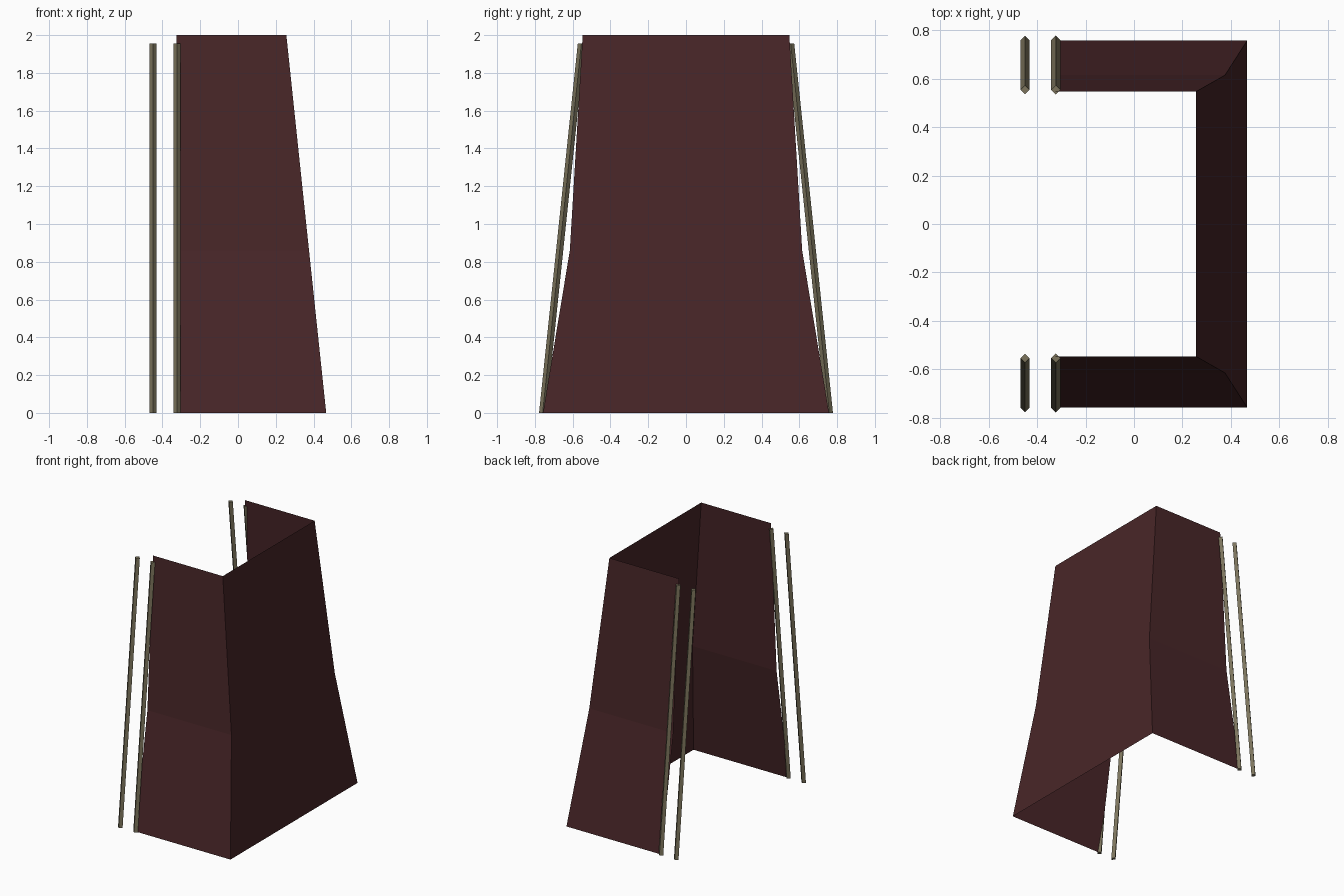
import bpy, bmesh
from mathutils import Vector

cube = bpy.data.objects.get("Cube")
if cube:
    bpy.data.objects.remove(cube, do_unlink=True)


def make_material(name, color):
    mat = bpy.data.materials.new(name)
    mat.use_nodes = True
    mat.diffuse_color = color
    mat.node_tree.nodes["Principled BSDF"].inputs["Base Color"].default_value = color
    return mat


def add_object(name, bm, mat):
    mesh = bpy.data.meshes.new(name)
    bm.to_mesh(mesh)
    bm.free()
    mesh.materials.append(mat)
    obj = bpy.data.objects.new(name, mesh)
    bpy.context.collection.objects.link(obj)
    return obj


cloth_mat = make_material("dark maroon cloth", (0.065, 0.019, 0.021, 1))
wood_mat = make_material("weathered wood", (0.2, 0.174, 0.107, 1))

# Cloth: a U-shaped sheet lofted through three heights (z, corner x, half depth)
OPEN_EDGE = -0.325
levels = [(0, 0.467, 0.757), (0.86, 0.376, 0.615), (2, 0.256, 0.547)]
bm = bmesh.new()
rows = []
for z, x, y in levels:
    outline = [(OPEN_EDGE, -y), (x, -y), (x, y), (OPEN_EDGE, y)]
    rows.append([bm.verts.new((px, py, z)) for px, py in outline])
for low, high in zip(rows, rows[1:]):
    for i in range(3):
        bm.faces.new((low[i], low[i + 1], high[i + 1], high[i]))
add_object("cloth_screen", bm, cloth_mat)


# Poles: leaning square bars set corner-on, in mirrored front and back pairs
def add_pole(name, x, side):
    r = 0.019
    bm = bmesh.new()
    ends = []
    for y, z in ((0.759, 0), (0.554, 1.955)):
        center = Vector((x, side * y, z))
        corners = [(r, 0, 0), (0, r, 0), (-r, 0, 0), (0, -r, 0)]
        ends.append([bm.verts.new(center + Vector(c)) for c in corners])
    bottom, top = ends
    bm.faces.new(bottom[::-1])
    bm.faces.new(top)
    for i in range(4):
        j = (i + 1) % 4
        bm.faces.new((bottom[i], bottom[j], top[j], top[i]))
    add_object(name, bm, wood_mat)


for label, side in (("front", -1), ("back", 1)):
    add_pole(label + "_outer_pole", -0.45, side)
    add_pole(label + "_cloth_pole", -0.323, side)
